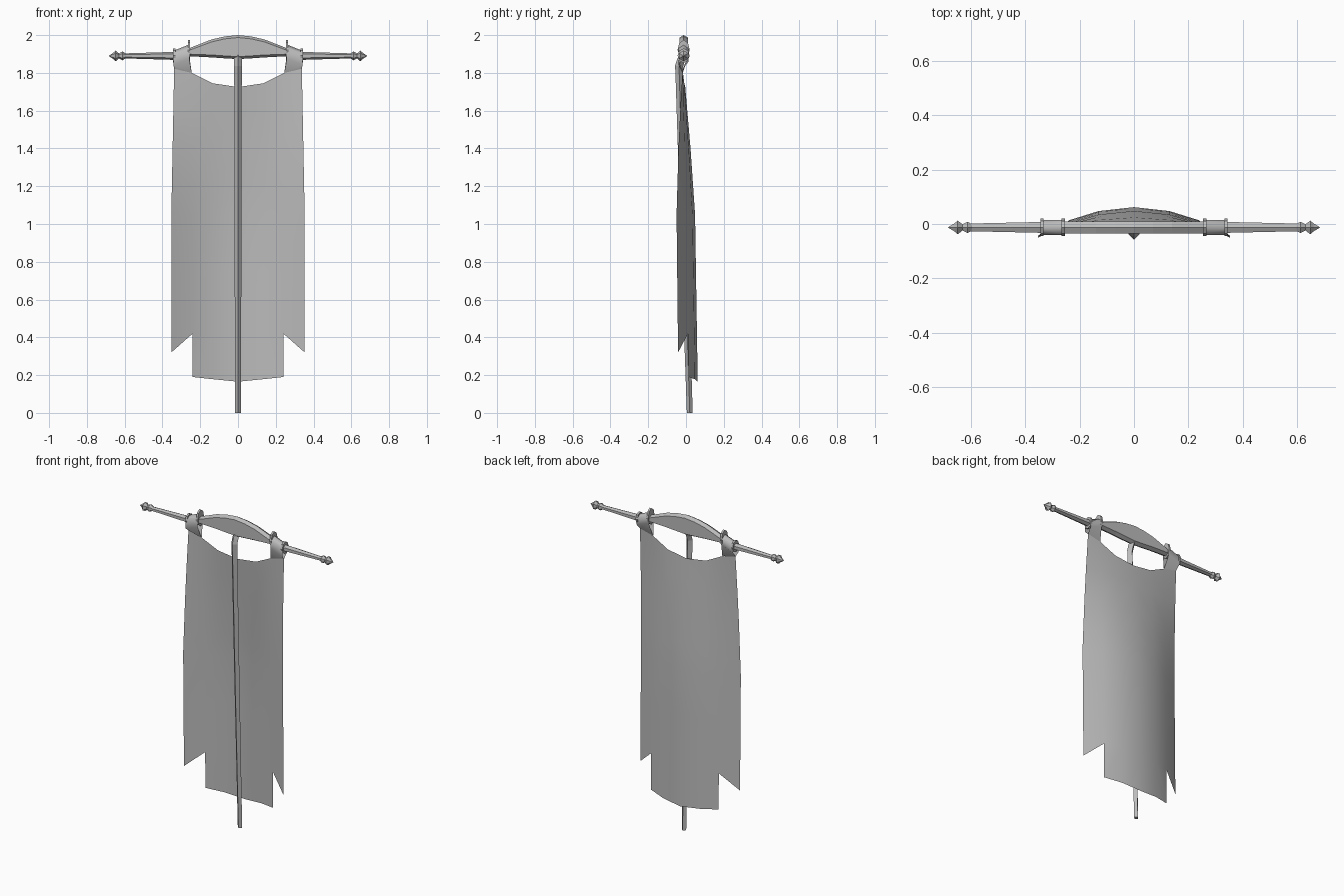
import bpy, bmesh, math
from mathutils import Vector

if "Cube" in bpy.data.objects:
    bpy.data.objects.remove(bpy.data.objects["Cube"], do_unlink=True)

GREY = (0.5, 0.5, 0.5, 1)
mat = bpy.data.materials.new("plain grey")
mat.use_nodes = True
mat.diffuse_color = GREY
bsdf = mat.node_tree.nodes["Principled BSDF"]
bsdf.inputs["Base Color"].default_value = GREY
bsdf.inputs["Roughness"].default_value = 0.8

BAR_Y = -0.0125


def finish(name, bm, smooth=False):
    bmesh.ops.remove_doubles(bm, verts=bm.verts, dist=1e-5)
    bmesh.ops.recalc_face_normals(bm, faces=bm.faces)
    for f in bm.faces:
        f.smooth = smooth
    me = bpy.data.meshes.new(name)
    bm.to_mesh(me)
    bm.free()
    me.materials.append(mat)
    ob = bpy.data.objects.new(name, me)
    bpy.context.scene.collection.objects.link(ob)
    return ob


def loft(name, rings, closed=True, smooth=False):
    """Bridge consecutive rings of points; closed rings also get end caps."""
    bm = bmesh.new()
    rows = [[bm.verts.new(p) for p in r] for r in rings]
    n = len(rows[0])
    for a, b in zip(rows, rows[1:]):
        for i in range(n if closed else n - 1):
            j = (i + 1) % n
            bm.faces.new((a[i], a[j], b[j], b[i]))
    if closed:
        bm.faces.new(rows[0])
        bm.faces.new(rows[-1])
    return finish(name, bm, smooth)


def hexagon(x, r, bottom, top):
    """Six-sided section across x, with a ridge above and below."""
    h = top - bottom
    b = min(0.25 * h, 0.013)
    return [(x, BAR_Y + y, z) for y, z in (
        (0, top), (r, top - b), (r, bottom + b),
        (0, bottom), (-r, bottom + b), (-r, top - b))]


def round_section(x, r, z=1.89, rz=None, n=6):
    rz = rz or r
    return [(x, BAR_Y + r * math.sin(k * math.tau / n), z + rz * math.cos(k * math.tau / n))
            for k in range(n)]


# Crossbar: slim tapering arms with a swollen crest in the middle
half = [(0.0, 0.0225, 1.873, 2.0), (0.07, 0.0225, 1.877, 1.993), (0.14, 0.0225, 1.882, 1.977),
        (0.255, 0.0225, 1.888, 1.932), (0.34, 0.020, 1.869, 1.911), (0.61, 0.014, 1.877, 1.903)]
stations = [(-x, r, b, t) for x, r, b, t in reversed(half[1:])] + half
loft("crossbar", [hexagon(*s) for s in stations])

# Fittings repeated on both ends
for s, side in ((1, "left"), (-1, "right")):
    # Pointed finial
    prof = [(0.595, 0.013), (0.612, 0.024), (0.63, 0.013), (0.648, 0.029), (0.66, 0.017), (0.684, 0.0005)]
    loft(side + "_finial", [round_section(s * x, r) for x, r in prof])

    # Rings either side of the strap
    for label, x, z, rz in (("inner", 0.26, 1.923, 0.052), ("outer", 0.338, 1.892, 0.038)):
        loft(f"{side}_{label}_ring",
             [round_section(s * (x + d), 0.032, z, rz, 8) for d in (-0.006, 0.006)])

    # Strap folded over the crossbar
    rows = []
    for x, top, low, xl in ((0.258, 1.95, 1.80, 0.245), (0.342, 1.917, 1.822, 0.338)):
        rows.append([(s * xl, -0.019, low), (s * x, -0.040, top - 0.075),
                     (s * x, -0.040, top - 0.018), (s * x, BAR_Y, top),
                     (s * x, 0.014, top - 0.018), (s * x, 0.012, top - 0.06),
                     (s * xl, -0.017, low)])
    loft(side + "_strap", rows, closed=False, smooth=True)

# Pole: four-sided, leaning forward and hooking back under the crossbar
path = [(0.02, 0.0, 0.0155), (-0.009, 0.9, 0.018), (-0.036, 1.8, 0.020),
        (-0.037, 1.835, 0.021), (-0.028, 1.862, 0.021), (-0.014, 1.892, 0.021)]
rings = []
for i, (y, z, r) in enumerate(path):
    a, b = path[max(i - 1, 0)], path[min(i + 1, len(path) - 1)]
    t = Vector((0, b[0] - a[0], b[1] - a[1])).normalized()
    if i == 0:
        t = Vector((0, 0, 1))
    across = Vector((0, t.z, -t.y))
    c = Vector((0, y, z))
    rings.append([c + across * r, c + Vector((r, 0, 0)), c - across * r, c - Vector((r, 0, 0))])
loft("pole", rings)


# Banner cloth: bows backwards in the middle
def lerp(table, z):
    for (z0, v0), (z1, v1) in zip(table, table[1:]):
        if z >= z1:
            k = min(max((z0 - z) / (z0 - z1), 0), 1)
            return v0 + (v1 - v0) * k
    return table[-1][1]


EDGE_Y = [(1.82, -0.018), (1.7, -0.028), (1.4, -0.042), (1.05, -0.05), (0.32, -0.042)]
MID_Y = [(1.82, -0.015), (1.725, -0.004), (1.4, 0.024), (1.05, 0.048), (0.165, 0.062)]


def cloth_point(x, z):
    k = max(0, 1 - (x / 0.352) ** 2)
    e, m = lerp(EDGE_Y, z), lerp(MID_Y, z)
    return (x, e + (m - e) * k, z)


# Each column: x at top, x at bottom, top height, bottom height
outer = (0.338, 0.353, 1.822, 0.32)
inner = (0.245, 0.24, 1.80, 0.19)
mid = (0.135, 0.13, 1.745, 0.178)
centre = (0.0, 0.0, 1.725, 0.165)
LEVELS = (1.6, 1.4, 1.2, 1.05, 0.75, 0.42)

bm = bmesh.new()


def column(col, s, end):
    x0, x1, top, _ = col
    pts = []
    for z in (top,) + LEVELS + (end,):
        k = min((top - z) / (top - 1.05), 1)
        pts.append(bm.verts.new(cloth_point(s * (x0 + (x1 - x0) * k), z)))
    return pts


for s in (1, -1):
    strips = [(centre, mid, 0.165, 0.178), (mid, inner, 0.178, 0.19), (inner, outer, 0.4199, 0.32)]
    for ca, cb, ea, eb in strips:
        a, b = column(ca, s, ea), column(cb, s, eb)
        for i in range(len(a) - 1):
            bm.faces.new((a[i], b[i], b[i + 1], a[i + 1]))
finish("banner_cloth", bm, smooth=True)
